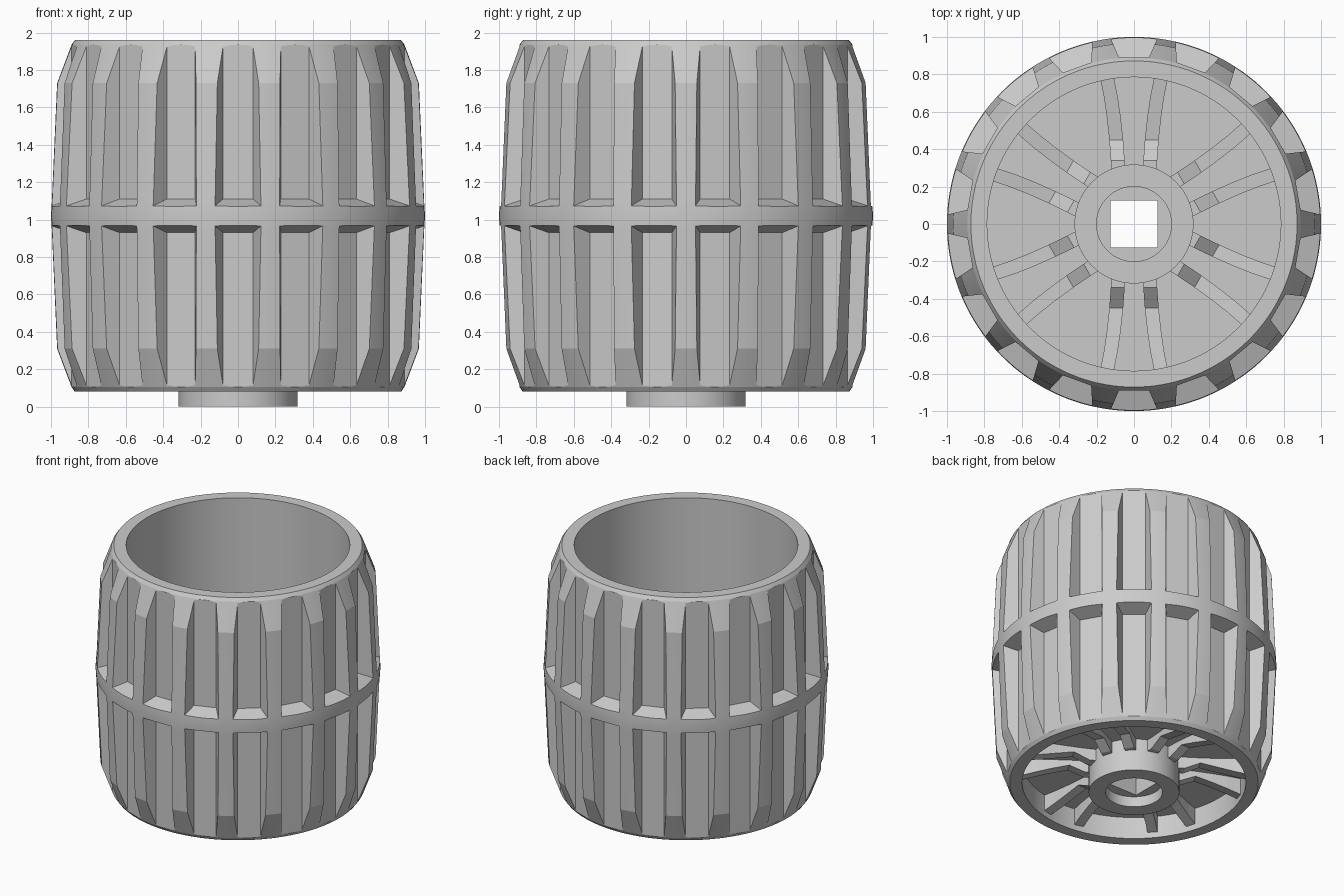
import bpy, bmesh
from math import sin, cos, pi, radians
from mathutils import Matrix

if "Cube" in bpy.data.objects:
    bpy.data.objects.remove(bpy.data.objects["Cube"])

MID = 1.02      # height of the central ridge
GROOVES = 18


def finish(bm, name):
    bmesh.ops.recalc_face_normals(bm, faces=bm.faces)
    mesh = bpy.data.meshes.new(name)
    bm.to_mesh(mesh)
    bm.free()
    obj = bpy.data.objects.new(name, mesh)
    bpy.context.collection.objects.link(obj)
    return obj


def lathe(bm, profile, steps):
    verts = [bm.verts.new((r, 0, z)) for r, z in profile]
    edges = [bm.edges.new(p) for p in zip(verts, verts[1:])]
    bmesh.ops.spin(bm, geom=verts + edges, axis=(0, 0, 1), cent=(0, 0, 0),
                   angle=2 * pi, steps=steps, use_merge=True)
    bmesh.ops.remove_doubles(bm, verts=bm.verts, dist=1e-5)


def loft(bm, sections):
    """Join equal-length rings of points into a closed solid."""
    rings = [[bm.verts.new(p) for p in s] for s in sections]
    n = len(rings[0])
    for a, b in zip(rings, rings[1:]):
        for i in range(n):
            j = (i + 1) % n
            bm.faces.new((a[i], a[j], b[j], b[i]))
    bm.faces.new(rings[0])
    bm.faces.new(rings[-1])
    return [v for ring in rings for v in ring]


# Wheel body: barrel tread, deep open top, shallow recessed underside, hub
bm = bmesh.new()
lathe(bm, [(0, .08), (.20, .08), (.20, 0), (.318, 0), (.318, .25), (.785, .25),
           (.785, .08), (.872, .08), (.89, .105), (.967, .31), (.995, .94),
           (1.0, MID), (.995, 1.10), (.967, 1.73), (.89, 1.935), (.872, 1.96),
           (.785, 1.96), (.785, .35), (.318, .35), (.318, .48), (.20, .48),
           (.20, .42), (0, .42)], 144)
wheel = finish(bm, "wheel_body")

# Cutters: tapered tread grooves above and below the ridge, plus square axle hole
bm = bmesh.new()
for k in range(GROOVES):
    rot = Matrix.Rotation(2 * pi * k / GROOVES + pi / 2, 4, 'Z')
    for s in (1, -1):
        rings = []
        for r, w, z0 in ((.89, .08, .09), (1.04, .145, .035)):
            rings.append([(r, -w, MID + s * z0), (r, w, MID + s * z0),
                          (r, w, MID + s * 1.0), (r, -w, MID + s * 1.0)])
        bmesh.ops.transform(bm, matrix=rot, verts=loft(bm, rings))
q = .125
loft(bm, [[(-q, -q, z), (q, -q, z), (q, q, z), (-q, q, z)] for z in (-.2, .7)])
cutter = finish(bm, "groove_cutter")

mod = wheel.modifiers.new("cut", 'BOOLEAN')
mod.operation = 'DIFFERENCE'
mod.solver = 'EXACT'
mod.object = cutter
bpy.context.view_layer.objects.active = wheel
wheel.select_set(True)
bpy.ops.object.modifier_apply(modifier=mod.name)
bpy.data.objects.remove(cutter)
bpy.ops.object.shade_smooth_by_angle(angle=radians(12))

# Spokes: six pairs of bowed ribs, dipping just outside the hub
# (radius, offset from pair centre line, bottom z, top z)
path = [(.29, .085, .16, .47), (.34, .087, .16, .47), (.45, .095, .21, .39),
        (.57, .108, .18, .405), (.68, .124, .15, .42), (.79, .146, .12, .435)]
bm = bmesh.new()
for k in range(6):
    rot = Matrix.Rotation(k * pi / 3 + pi / 6, 4, 'Z')
    for s in (1, -1):
        rings = []
        for r, off, lo, hi in path:
            a, b = s * (off - .037), s * (off + .037)
            rings.append([(r, a, lo), (r, b, lo), (r, b, hi), (r, a, hi)])
        bmesh.ops.transform(bm, matrix=rot, verts=loft(bm, rings))
spokes = finish(bm, "spokes")
